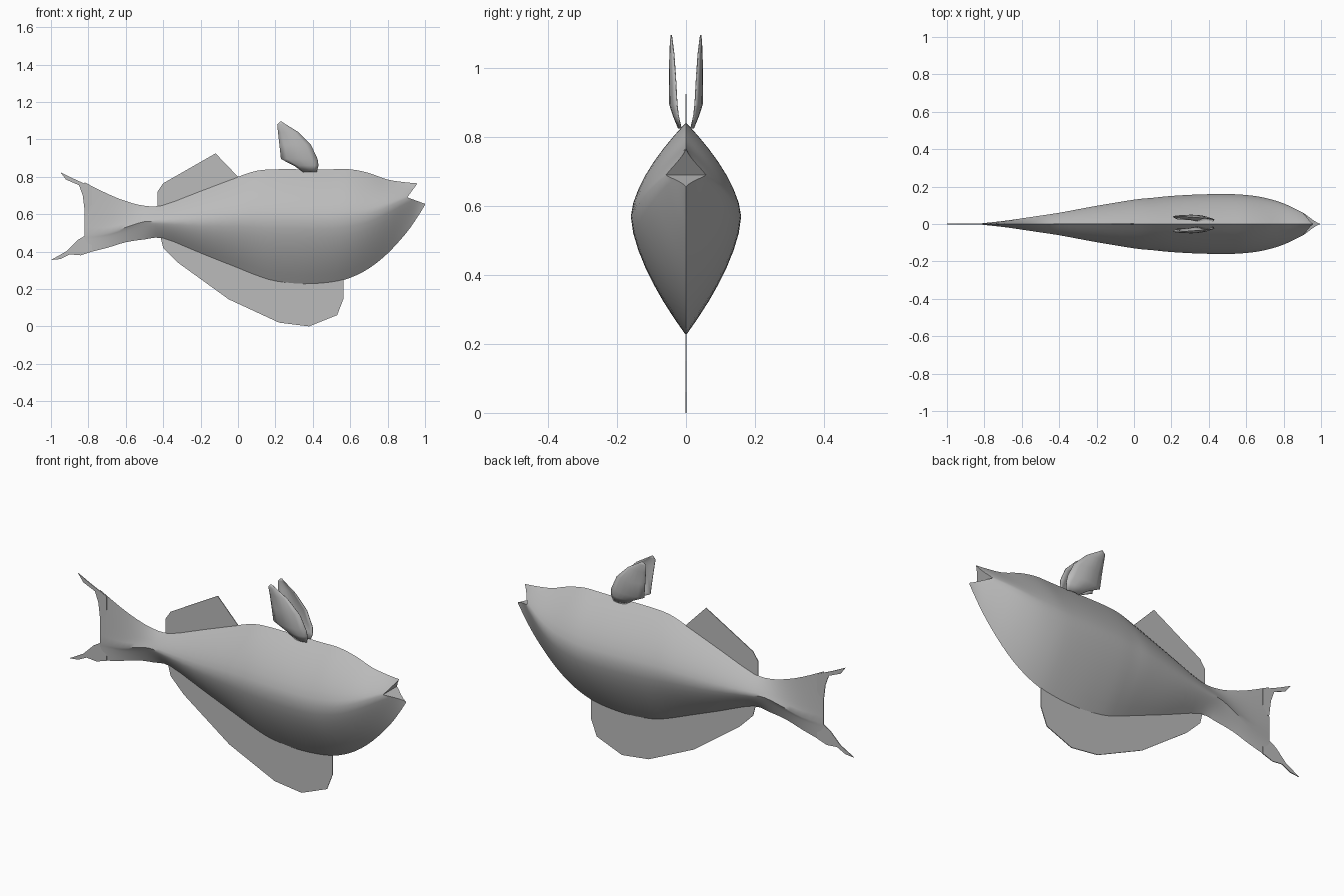
import bpy, bmesh, math
from mathutils import Vector

cube = bpy.data.objects.get("Cube")
if cube:
    bpy.data.objects.remove(cube)

grey = bpy.data.materials.new("plain grey")
grey.use_nodes = True
colour = (0.5, 0.5, 0.5, 1)
grey.diffuse_color = colour
grey.node_tree.nodes["Principled BSDF"].inputs["Base Color"].default_value = colour


def add_object(name, bm, smooth_angle=None):
    bmesh.ops.recalc_face_normals(bm, faces=bm.faces)
    mesh = bpy.data.meshes.new(name)
    bm.to_mesh(mesh)
    bm.free()
    obj = bpy.data.objects.new(name, mesh)
    bpy.context.collection.objects.link(obj)
    mesh.materials.append(grey)
    if smooth_angle:
        bpy.ops.object.select_all(action='DESELECT')
        obj.select_set(True)
        bpy.context.view_layer.objects.active = obj
        bpy.ops.object.shade_smooth_by_angle(angle=math.radians(smooth_angle))
    return obj


def plate(name, outline, thickness=0.004):
    """Flat upright plate from an x, z outline, centred on y = 0."""
    bm = bmesh.new()
    face = bm.faces.new([bm.verts.new((x, -thickness / 2, z)) for x, z in outline])
    sweep = bmesh.ops.extrude_face_region(bm, geom=[face])["geom"]
    moved = [v for v in sweep if isinstance(v, bmesh.types.BMVert)]
    bmesh.ops.translate(bm, verts=moved, vec=(0, thickness, 0))
    return add_object(name, bm)


def smooth_between(rows, steps):
    """Catmull-Rom resampling of the station rows."""
    result = []
    for i in range(len(rows) - 1):
        a, b = rows[max(i - 1, 0)], rows[i]
        c, d = rows[i + 1], rows[min(i + 2, len(rows) - 1)]
        for k in range(steps):
            t = k / steps
            result.append([(2*q + (r - p)*t + (2*p - 5*q + 4*r - s)*t*t
                            + (3*q - p - 3*r + s)*t**3) / 2
                           for p, q, r, s in zip(a, b, c, d)])
    return result + [rows[-1]]


# Body and tail stem: x, top, bottom, half width, height of widest line, fullness
stations = [
    (-0.82, 0.77, 0.39, 0.003, 0.49, 0.7),
    (-0.7, 0.71, 0.42, 0.016, 0.5, 0.7),
    (-0.6, 0.67, 0.45, 0.03, 0.53, 0.8),
    (-0.5, 0.645, 0.465, 0.045, 0.56, 1),
    (-0.4, 0.65, 0.47, 0.06, 0.56, 1.4),
    (-0.2, 0.725, 0.39, 0.097, 0.56, 1.6),
    (0, 0.8, 0.31, 0.13, 0.57, 1.6),
    (0.1, 0.832, 0.27, 0.14, 0.57, 1.6),
    (0.2, 0.84, 0.24, 0.15, 0.57, 1.6),
    (0.35, 0.84, 0.225, 0.158, 0.57, 1.6),
    (0.5, 0.84, 0.235, 0.16, 0.57, 1.6),
    (0.6, 0.84, 0.26, 0.155, 0.58, 1.6),
    (0.7, 0.82, 0.31, 0.14, 0.6, 1.5),
    (0.8, 0.785, 0.39, 0.11, 0.64, 1.4),
    (0.9, 0.77, 0.5, 0.062, 0.685, 1.2),
    (0.96, 0.765, 0.585, 0.026, 0.7, 1),
    (1, 0.76, 0.65, 0.002, 0.7, 1),
]
SIDE = 7
bm = bmesh.new()
rings = []
for x, top, low, width, mid, full in smooth_between(stations, 3):
    ring = []
    for k in range(4 * SIDE):
        side = 1 if k < 2 * SIDE else -1
        t = 1 - (k % (2 * SIDE)) / SIDE
        t *= side
        z = mid + t * ((top - mid) if t > 0 else (mid - low))
        ring.append(bm.verts.new((x, side * width * (1 - abs(t) ** full), z)))
    rings.append(ring)
for a, b in zip(rings, rings[1:]):
    for k in range(len(a)):
        n = (k + 1) % len(a)
        bm.faces.new((a[k], a[n], b[n], b[k]))
bm.faces.new(rings[0])
bm.faces.new(rings[-1])
body = add_object("body", bm, 40)

# Open mouth, cut as a wedge between the jaws
cutter = plate("mouth_cutter", [(0.905, 0.69), (1.05, 0.888), (1.05, 0.637)], 0.5)
cutter.hide_render = True
cutter.hide_viewport = True
cut = body.modifiers.new("mouth", 'BOOLEAN')
cut.object = cutter
cut.operation = 'DIFFERENCE'
cut.solver = 'EXACT'
# Keep the cut ahead of the smoothing step, then bake it into the mesh
body.modifiers.move(len(body.modifiers) - 1, 0)
bpy.context.view_layer.objects.active = body
bpy.ops.object.modifier_apply(modifier=cut.name)
bpy.data.objects.remove(cutter)
bpy.ops.object.shade_smooth_by_angle(angle=math.radians(40))

# Tail lobes
plate("upper_tail_lobe", [(-0.78, 0.745), (-0.88, 0.79), (-0.95, 0.825), (-0.92, 0.785),
                          (-0.85, 0.755), (-0.83, 0.7), (-0.82, 0.62), (-0.78, 0.6)])
plate("lower_tail_lobe", [(-0.78, 0.55), (-0.82, 0.54), (-0.81, 0.49), (-0.86, 0.46),
                          (-0.92, 0.4), (-1, 0.355), (-0.95, 0.36), (-0.9, 0.385),
                          (-0.84, 0.38), (-0.78, 0.4)])

# Back and belly fins
plate("back_fin", [(-0.43, 0.645), (-0.43, 0.72), (-0.4, 0.765), (-0.12, 0.925),
                   (0, 0.8), (-0.1, 0.7), (-0.35, 0.62)])
plate("belly_fin", [(-0.42, 0.5), (-0.4, 0.42), (-0.32, 0.34), (-0.05, 0.145),
                    (0.22, 0.02), (0.38, 0), (0.53, 0.06), (0.565, 0.15),
                    (0.565, 0.28), (0.3, 0.3), (0, 0.38)])

# Pair of cupped upper fins: height, rear x, front x, distance from centre
fin_rows = [(0.825, 0.35, 0.42, 0.014), (0.86, 0.3, 0.43, 0.022),
            (0.895, 0.23, 0.425, 0.026), (0.97, 0.222, 0.39, 0.03),
            (1.04, 0.214, 0.32, 0.035), (1.08, 0.21, 0.255, 0.04),
            (1.095, 0.225, 0.232, 0.042)]
COLS = 6
for name, side in (("left_upper_fin", 1), ("right_upper_fin", -1)):
    bm = bmesh.new()
    grid = []
    for z, rear, front, out in fin_rows:
        bow = 0.11 * (front - rear)
        grid.append([bm.verts.new(Vector((rear + (front - rear) * c / COLS,
                                          side * (out + bow * math.sin(math.pi * c / COLS)), z)))
                     for c in range(COLS + 1)])
    for a, b in zip(grid, grid[1:]):
        for c in range(COLS):
            bm.faces.new((a[c], a[c + 1], b[c + 1], b[c]))
    fin = add_object(name, bm, 40)
    thick = fin.modifiers.new("thickness", 'SOLIDIFY')
    thick.thickness = 0.003
    thick.offset = 0
